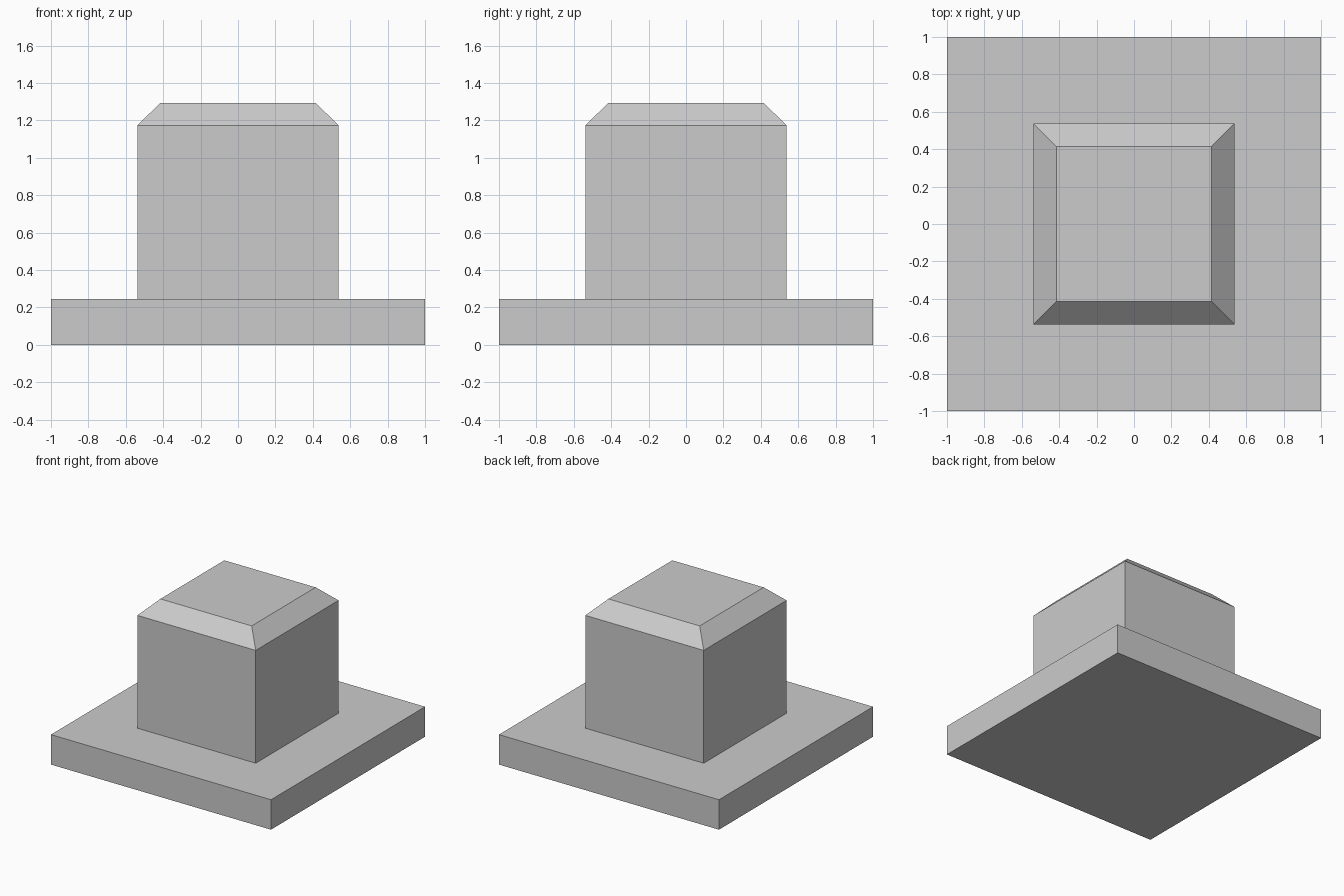
import bpy
import bmesh

cube = bpy.data.objects.get("Cube")
if cube:
    bpy.data.objects.remove(cube, do_unlink=True)

grey = bpy.data.materials.new("light grey")
grey.use_nodes = True
grey.diffuse_color = (0.6, 0.6, 0.6, 1)
grey.node_tree.nodes["Principled BSDF"].inputs["Base Color"].default_value = (0.6, 0.6, 0.6, 1)


def square_block(name, sections):
    """Loft a square block through (half width, height) sections, capped at both ends."""
    bm = bmesh.new()
    corners = [(-1, -1), (1, -1), (1, 1), (-1, 1)]
    rings = [[bm.verts.new((x * w, y * w, z)) for x, y in corners] for w, z in sections]
    bm.faces.new(rings[0][::-1])
    bm.faces.new(rings[-1])
    for low, high in zip(rings, rings[1:]):
        for i in range(4):
            j = (i + 1) % 4
            bm.faces.new((low[i], low[j], high[j], high[i]))
    mesh = bpy.data.meshes.new(name)
    bm.to_mesh(mesh)
    bm.free()
    mesh.materials.append(grey)
    obj = bpy.data.objects.new(name, mesh)
    bpy.context.collection.objects.link(obj)
    return obj


# Flat square plinth
square_block("base_plate", [(1, 0), (1, 0.246)])

# Square post with a chamfered top, standing on the plinth
square_block("chamfered_post", [(0.538, 0.246), (0.538, 1.173), (0.415, 1.294)])
